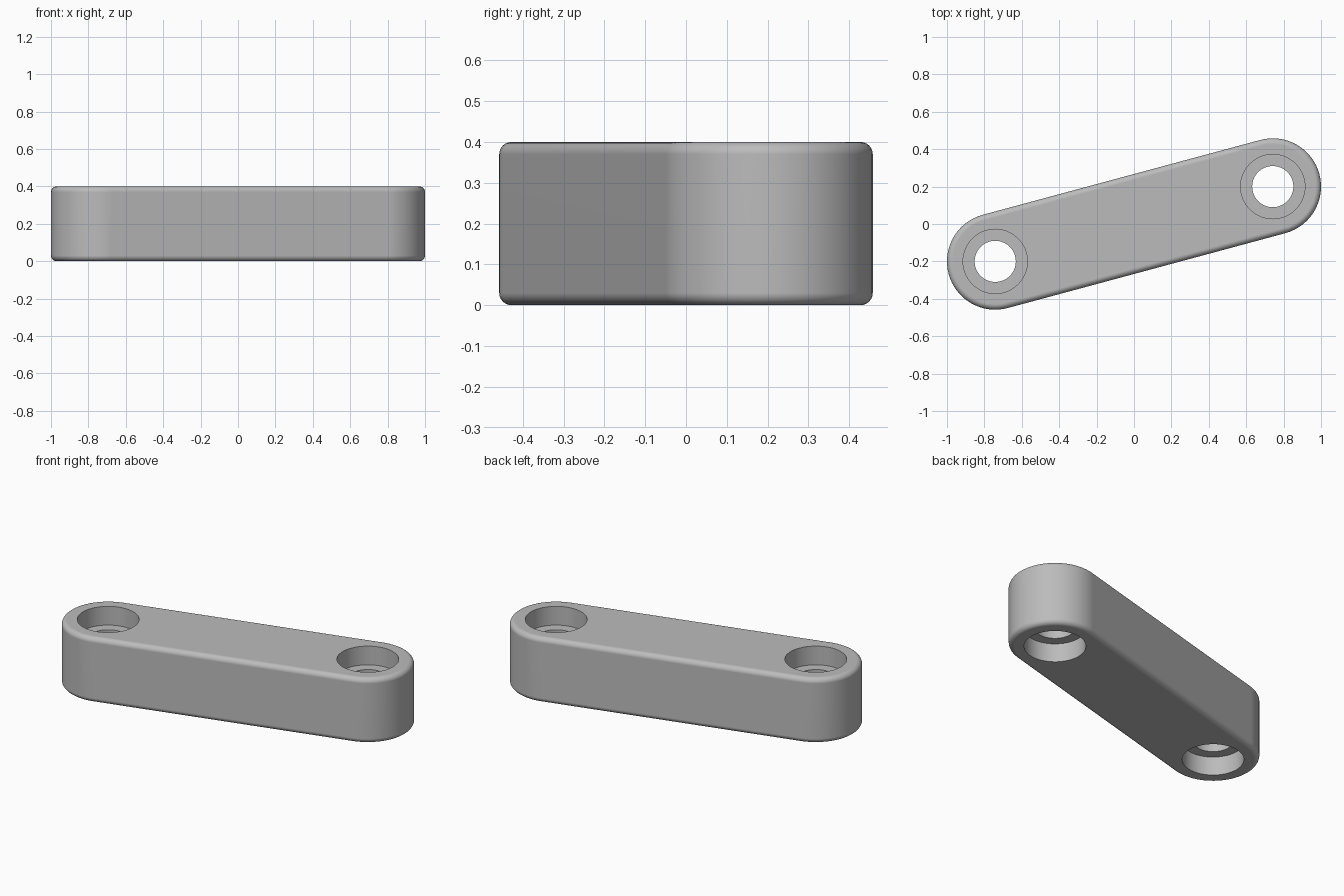
import bpy, bmesh
from math import atan2, cos, sin, pi

cube = bpy.data.objects.get("Cube")
if cube:
    bpy.data.objects.remove(cube, do_unlink=True)

PIN_X, PIN_Y = 0.742, 0.2       # hole centre at the +x end
END_R, HEIGHT, FILLET = 0.258, 0.4, 0.03
BORE_R, RECESS_R, RECESS_DEPTH = 0.11, 0.172, 0.115
TILT = atan2(PIN_Y, PIN_X)

grey = bpy.data.materials.new("plain_grey")
grey.use_nodes = True
colour = (0.5, 0.5, 0.5, 1)
grey.diffuse_color = colour
grey.node_tree.nodes["Principled BSDF"].inputs["Base Color"].default_value = colour


def new_object(name, bm):
    mesh = bpy.data.meshes.new(name)
    bmesh.ops.recalc_face_normals(bm, faces=bm.faces)
    bm.to_mesh(mesh)
    bm.free()
    mesh.materials.append(grey)
    obj = bpy.data.objects.new(name, mesh)
    bpy.context.collection.objects.link(obj)
    return obj


# Link body: a tilted slot outline, extruded upwards
bm = bmesh.new()
outline = []
steps = 32
for side in (1, -1):
    start = TILT - pi / 2 if side == 1 else TILT + pi / 2
    for i in range(steps + 1):
        a = start + pi * i / steps
        outline.append(bm.verts.new((side * PIN_X + END_R * cos(a),
                                     side * PIN_Y + END_R * sin(a), 0)))
base = bm.faces.new(outline)
top = bmesh.ops.extrude_face_region(bm, geom=[base])["geom"]
bmesh.ops.translate(bm, vec=(0, 0, HEIGHT),
                    verts=[v for v in top if isinstance(v, bmesh.types.BMVert)])
link = new_object("link_arm", bm)

# Rounded upper and lower rims
bevel = link.modifiers.new("rim_fillet", "BEVEL")
bevel.width = FILLET
bevel.segments = 6
bevel.limit_method = "ANGLE"
bevel.angle_limit = pi / 3


# Stepped cutter: wide recess at both faces, narrow bore between
def stepped_cutter(name, x, y):
    bm = bmesh.new()
    low, high = RECESS_DEPTH, HEIGHT - RECESS_DEPTH
    profile = [(RECESS_R, -0.1), (RECESS_R, low), (BORE_R, low),
               (BORE_R, high), (RECESS_R, high), (RECESS_R, HEIGHT + 0.1)]
    n = 64
    rings = [[bm.verts.new((x + r * cos(2 * pi * i / n), y + r * sin(2 * pi * i / n), z))
              for i in range(n)] for r, z in profile]
    for a, b in zip(rings, rings[1:]):
        for i in range(n):
            j = (i + 1) % n
            bm.faces.new((a[i], a[j], b[j], b[i]))
    bm.faces.new(rings[0])
    bm.faces.new(rings[-1])
    cutter = new_object(name, bm)
    cutter.hide_render = True
    return cutter


cutters = [stepped_cutter("left_hole_cutter", PIN_X, PIN_Y),
           stepped_cutter("right_hole_cutter", -PIN_X, -PIN_Y)]
for cutter in cutters:
    cut = link.modifiers.new(cutter.name, "BOOLEAN")
    cut.operation = "DIFFERENCE"
    cut.solver = "EXACT"
    cut.object = cutter

# Bake the cuts, then remove the cutters
bpy.context.view_layer.update()
evaluated = link.evaluated_get(bpy.context.evaluated_depsgraph_get())
finished = bpy.data.meshes.new_from_object(evaluated)
link.modifiers.clear()
link.data = finished
finished.name = "link_arm"
for cutter in cutters:
    bpy.data.objects.remove(cutter, do_unlink=True)

# Smooth curves, crisp hole edges, flat top and bottom
bpy.ops.object.select_all(action="DESELECT")
link.select_set(True)
bpy.context.view_layer.objects.active = link
bpy.ops.object.shade_smooth_by_angle(angle=pi / 6)
weighted = link.modifiers.new("flat_face_normals", "WEIGHTED_NORMAL")
weighted.keep_sharp = True
